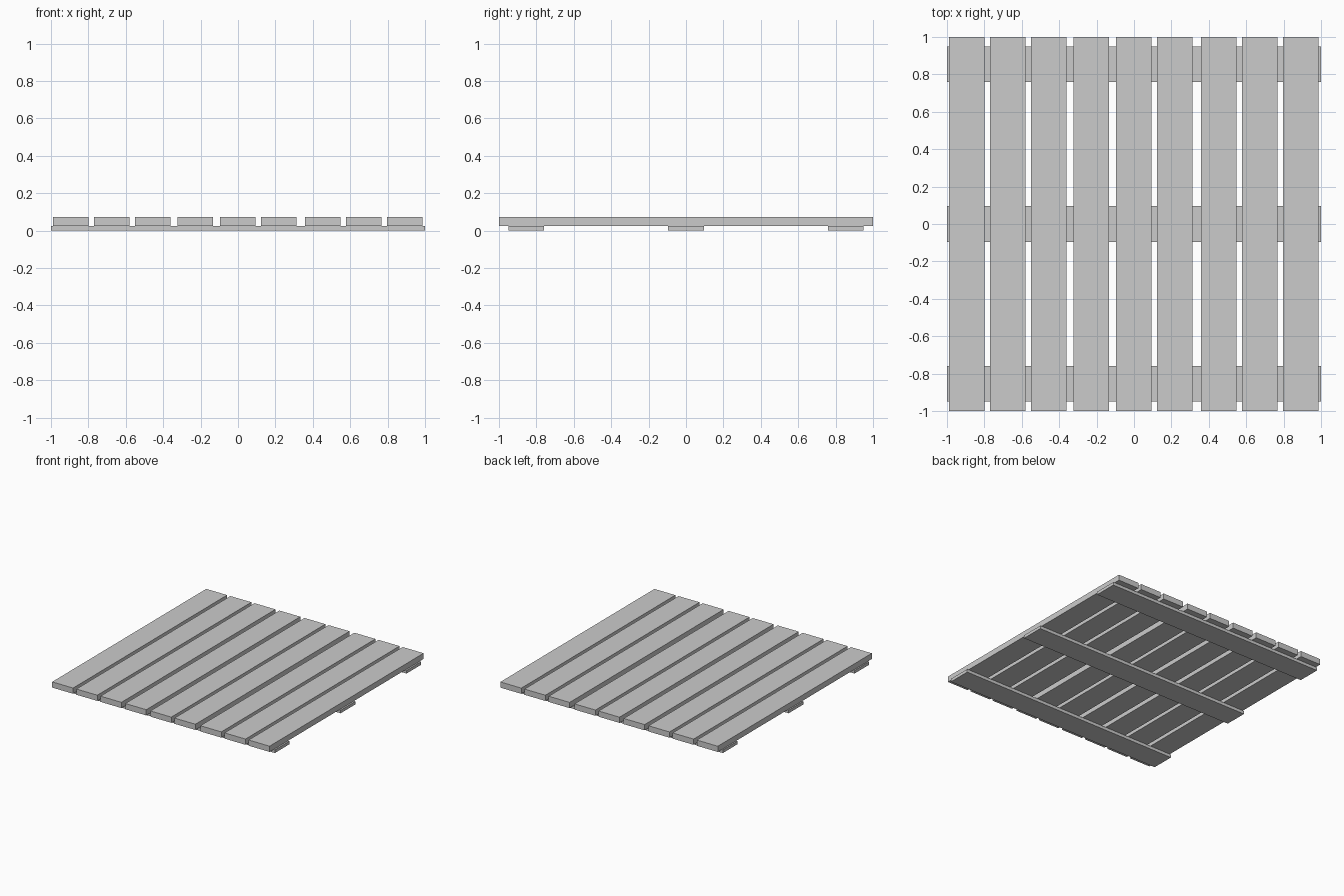
import bpy

if "Cube" in bpy.data.objects:
    bpy.data.objects.remove(bpy.data.objects["Cube"])

BOARD = 0.19      # width of every board
BATTEN_H = 0.025
SLAT_H = 0.047


def box(name, size, centre):
    bpy.ops.mesh.primitive_cube_add(size=1, location=centre)
    ob = bpy.context.object
    ob.name = name
    ob.scale = size
    bpy.ops.object.transform_apply(location=False, rotation=False, scale=True)
    return ob


# Three thin cross battens underneath
for name, y in (("front", -0.855), ("middle", 0.0), ("back", 0.855)):
    box(name + "_batten", (2.0, BOARD, BATTEN_H), (0, y, BATTEN_H / 2))

# Nine slats on top, with slightly uneven gaps
slat_x = (-0.894, -0.674, -0.455, -0.229, -0.001, 0.218, 0.453, 0.673, 0.892)
for i, x in enumerate(slat_x, 1):
    box(f"slat_{i}", (BOARD, 2.0, SLAT_H), (x, 0, BATTEN_H + SLAT_H / 2))
